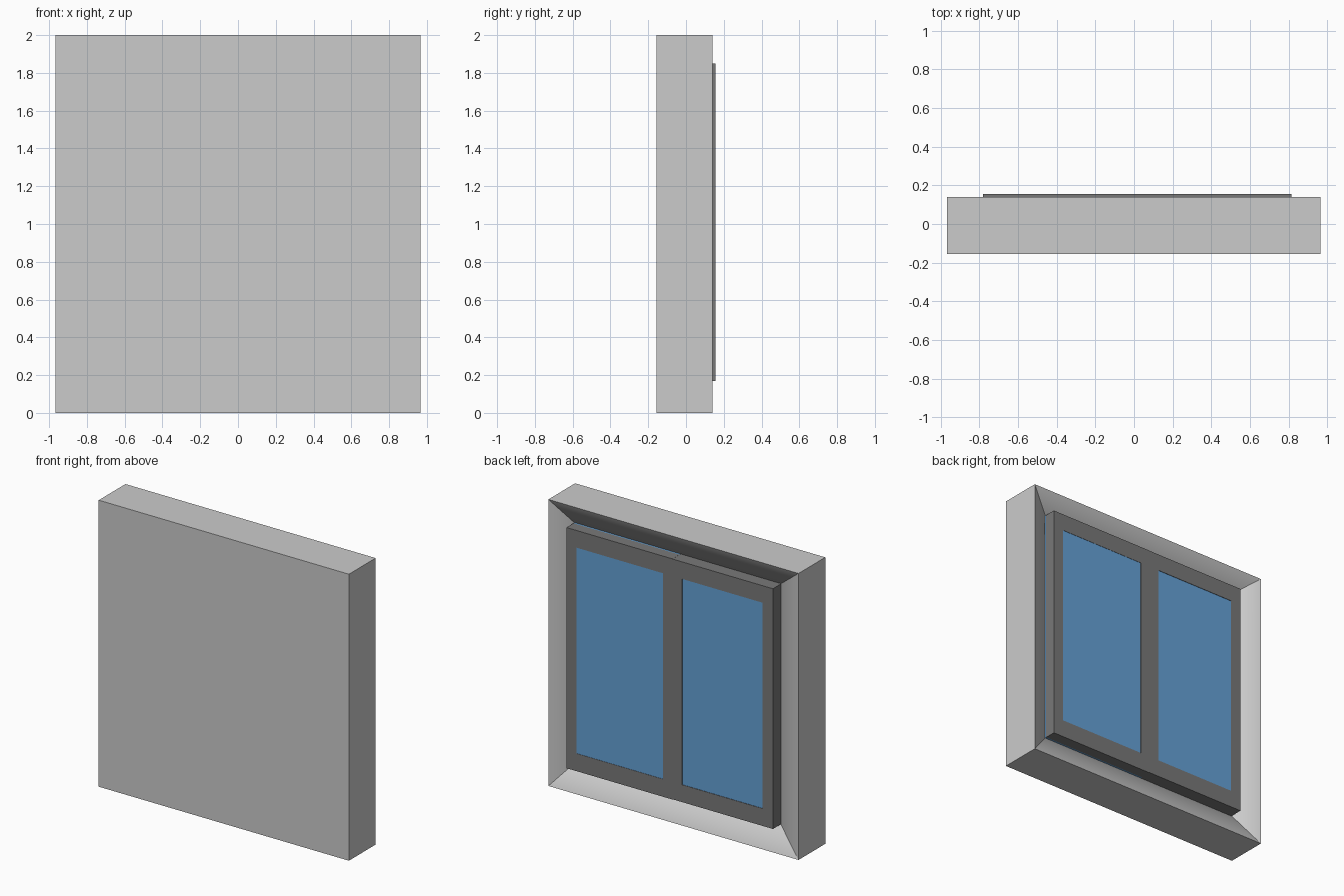
import bpy, bmesh

if "Cube" in bpy.data.objects:
    bpy.data.objects.remove(bpy.data.objects["Cube"])


def material(name, color):
    m = bpy.data.materials.new(name)
    m.diffuse_color = color
    m.use_nodes = True
    m.node_tree.nodes["Principled BSDF"].inputs["Base Color"].default_value = m.diffuse_color
    return m


dark = material("dark_frame", (0.19, 0.19, 0.19, 1))
blue = material("blue_glass", (0.13, 0.36, 0.68, 1))


def finish(bm, name, mat=None):
    bmesh.ops.recalc_face_normals(bm, faces=bm.faces)
    me = bpy.data.meshes.new(name)
    bm.to_mesh(me)
    bm.free()
    ob = bpy.data.objects.new(name, me)
    bpy.context.collection.objects.link(ob)
    if mat:
        me.materials.append(mat)
    return ob


def rect(bm, x0, x1, z0, z1, y):
    return [bm.verts.new((x, y, z)) for x, z in ((x0, z0), (x1, z0), (x1, z1), (x0, z1))]


def bridge(bm, a, b):
    for i in range(4):
        j = (i + 1) % 4
        bm.faces.new((a[i], a[j], b[j], b[i]))


def box(bm, x0, x1, z0, z1, y0, y1):
    a, b = rect(bm, x0, x1, z0, z1, y0), rect(bm, x0, x1, z0, z1, y1)
    bridge(bm, a, b)
    bm.faces.new(a)
    bm.faces.new(b)


# Wall block with a splayed reveal on the back: (inset fraction, y) profile
X0, X1, H = -0.967, 0.965, 2.0
profile = [(0, -0.155), (0, 0.14), (1, 0.068), (1, 0.03)]
bm = bmesh.new()
loops = [rect(bm, X0 + 0.185 * t, X1 - 0.148 * t, 0.168 * t, H - 0.148 * t, y) for t, y in profile]
for a, b in zip(loops, loops[1:]):
    bridge(bm, a, b)
bm.faces.new(loops[0])
bm.faces.new(loops[-1])
# Shade the splay softly into the inner lip, with crisp mitres and outer edges
bm.edges.ensure_lookup_table()
soft = [e for e in bm.edges if all(v in loops[2] for v in e.verts)]
for f in bm.faces:
    f.smooth = True
for e in bm.edges:
    e.smooth = e in soft
finish(bm, "wall_block")


# Window sash: rectangular ring plus its pane
def sash(name, x0, x1, z0, z1, gx0, gx1, y_back, y_glass):
    bm = bmesh.new()
    gz0, gz1, y_front = 0.293, 1.73, 0.155
    rings = [rect(bm, x0, x1, z0, z1, y_back), rect(bm, x0, x1, z0, z1, y_front),
             rect(bm, gx0, gx1, gz0, gz1, y_front), rect(bm, gx0, gx1, gz0, gz1, y_back)]
    for i in range(4):
        bridge(bm, rings[i], rings[(i + 1) % 4])
    finish(bm, name + "_frame", dark)
    # Pane in the opening, with a wider glass sheet behind the frame
    bm = bmesh.new()
    box(bm, gx0, gx1, gz0, gz1, y_back, y_glass)
    box(bm, x0, x1, z0, z1, y_back - 0.02, y_back)
    finish(bm, name + "_glass", blue)


sash("right_sash", -0.004, 0.815, 0.17, 1.85, 0.071, 0.738, 0.077, 0.153)
sash("left_sash", -0.78, -0.004, 0.172, 1.849, -0.701, -0.079, 0.06, 0.152)
